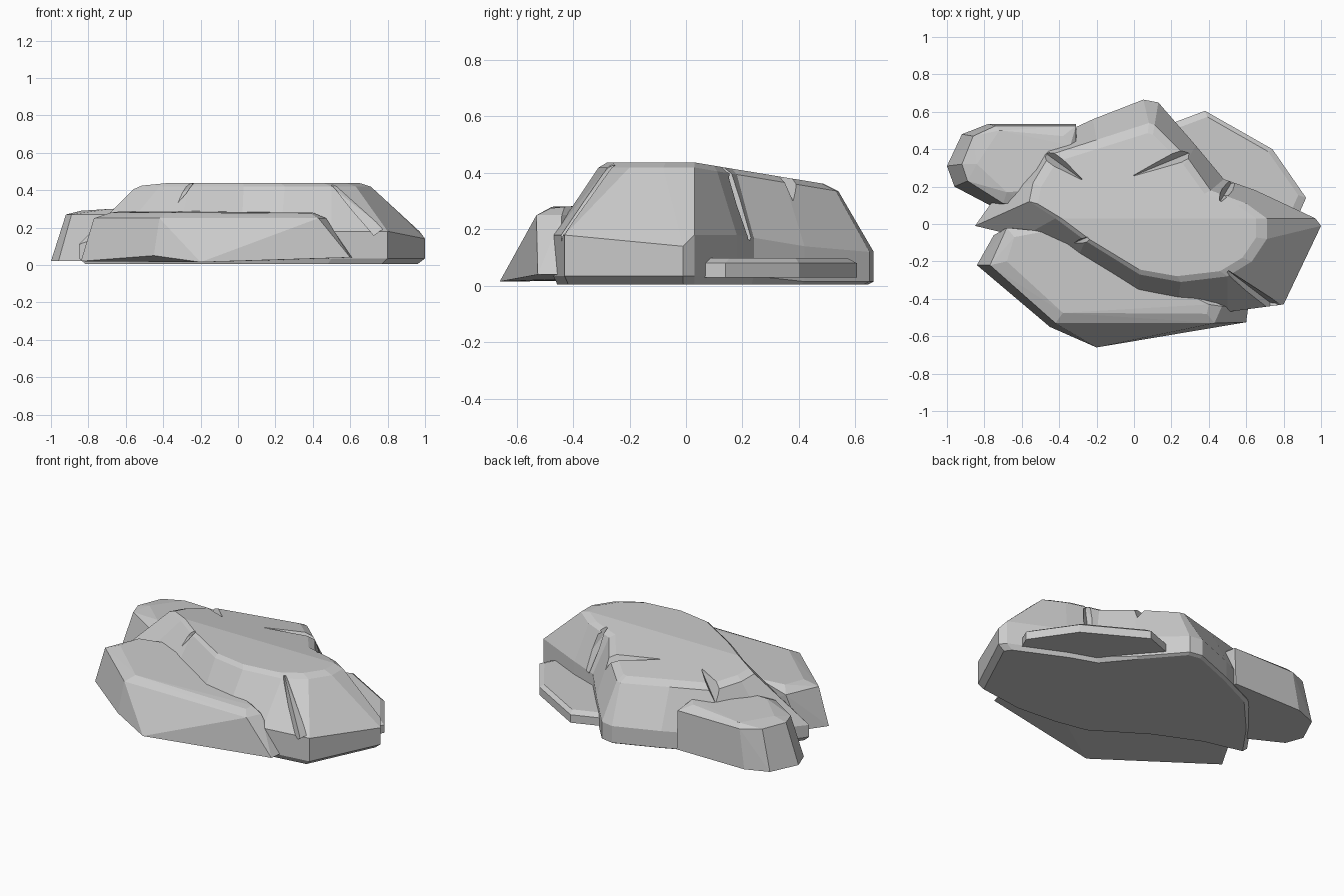
import bpy, bmesh
from mathutils import Vector


def make_object(name, bm):
    bmesh.ops.recalc_face_normals(bm, faces=bm.faces)
    me = bpy.data.meshes.new(name)
    bm.to_mesh(me)
    bm.free()
    ob = bpy.data.objects.new(name, me)
    bpy.context.collection.objects.link(ob)
    return ob


def hull(name, pts):
    """Convex chunk of rock around the given corner points."""
    bm = bmesh.new()
    for p in pts:
        bm.verts.new(p)
    res = bmesh.ops.convex_hull(bm, input=bm.verts)
    loose = [v for v in bm.verts if not v.link_faces]
    bmesh.ops.delete(bm, geom=loose, context='VERTS')
    bmesh.ops.dissolve_limit(bm, angle_limit=0.03, verts=bm.verts, edges=bm.edges)
    return make_object(name, bm)


def top_z(y):
    return 0.437 - 0.165 * max(0.0, y - 0.03)


# Main rock: (shoulder x, y, foot x, y, height of the vertical foot)
outline = [
    (0.08, 0.54, 0.05, 0.665, 0.12), (0.11, 0.53, 0.13, 0.65, 0.12),
    (0.29, 0.35, 0.33, 0.42, 0.14), (0.41, 0.18, 0.48, 0.24, 0.17),
    (0.60, 0.11, 0.65, 0.18, 0.18), (0.71, 0.03, 0.97, 0.03, 0.18),
    (0.71, -0.08, 1.0, -0.01, 0.14), (0.63, -0.20, 0.80, -0.43, 0.18),
    (0.50, -0.28, 0.50, -0.47, 0.18), (0.25, -0.31, 0.23, -0.45, 0.18),
    (0.03, -0.27, 0.02, -0.41, 0.18), (-0.26, -0.09, -0.31, -0.20, 0.20),
    (-0.42, 0.03, -0.60, -0.07, 0.20), (-0.56, 0.12, -0.85, -0.01, 0.11),
    (-0.54, 0.22, -0.70, 0.20, 0.12), (-0.45, 0.37, -0.48, 0.44, 0.12),
    (-0.20, 0.45, -0.22, 0.56, 0.12),
]
bm = bmesh.new()
rings = [[], [], [], [], []]
for sx, sy, fx, fy, h in outline:
    rings[0].append((fx * 0.96, fy * 0.97, 0.005))
    rings[1].append((fx, fy, 0.035 if fy < 0.4 else 0.015))
    rings[2].append((fx, fy, h))
    rings[3].append((sx, sy, top_z(sy) - 0.018))
    iy = sy * 0.9 if abs(sy - 0.03) > 0.01 else 0.03
    rings[4].append((sx * 0.92, iy, top_z(iy)))
rings = [[bm.verts.new(p) for p in r] for r in rings]
n = len(outline)
for lo, hi in zip(rings, rings[1:]):
    for i in range(n):
        j = (i + 1) % n
        bm.faces.new((lo[i], lo[j], hi[j], hi[i]))
bm.faces.new(rings[0])
top = rings[4]
bm.faces.new(top[5:13])                 # level part of the top
bm.faces.new(top[12:] + top[:6])        # part sloping to the back
main = make_object("main_rock", bm)


def crack(tip, end, width, depth, up):
    """Cut a tapering V-groove from tip to end into the main rock."""
    tip, end, up = Vector(tip), Vector(end), Vector(up).normalized()
    side = (end - tip).cross(up).normalized() * width
    pts = []
    for p, s in ((tip, 0.3), (end, 1.0)):
        pts += [p + side * s * 1.8 + up * depth * 0.8,
                p - side * s * 1.8 + up * depth * 0.8, p - up * depth * s]
    cutter = hull("crack_cutter", pts)
    mod = main.modifiers.new("crack", 'BOOLEAN')
    mod.operation = 'DIFFERENCE'
    mod.solver = 'EXACT'
    mod.object = cutter
    bpy.context.view_layer.objects.active = main
    bpy.ops.object.modifier_apply(modifier=mod.name)
    bpy.data.objects.remove(cutter)


# Cracks in the main rock
crack((0.0, 0.26, 0.41), (0.36, 0.41, 0.34), 0.03, 0.06, (0.1, 0.1, 1))
crack((-0.28, 0.24, 0.41), (-0.50, 0.40, 0.34), 0.03, 0.06, (-0.1, 0.1, 1))
crack((0.50, -0.25, 0.425), (0.74, -0.44, 0.17), 0.025, 0.03, (0.35, -0.6, 0.6))
crack((-0.24, -0.07, 0.43), (-0.42, -0.16, 0.26), 0.03, 0.03, (-0.4, -0.6, 0.6))
crack((0.46, 0.12, 0.42), (0.53, 0.24, 0.17), 0.03, 0.03, (0.4, 0.8, 0.4))

# Low ledge along the front
hull("front_ledge", [
    (-0.84, -0.22, 0.02), (-0.45, -0.55, 0.05), (-0.20, -0.66, 0.015),
    (0.60, -0.525, 0.04), (0.61, -0.45, 0.04), (0.35, -0.30, 0.03),
    (-0.30, -0.05, 0.03), (-0.68, -0.03, 0.03), (-0.75, -0.06, 0.03),
    (-0.77, -0.22, 0.25), (-0.42, -0.53, 0.25), (0.43, -0.53, 0.25),
    (0.47, -0.44, 0.25), (0.30, -0.33, 0.25), (-0.68, -0.02, 0.25),
    (-0.68, -0.20, 0.28), (-0.38, -0.475, 0.28), (0.39, -0.48, 0.275),
    (0.40, -0.43, 0.28), (0.20, -0.33, 0.28), (-0.25, -0.11, 0.29),
    (-0.48, -0.04, 0.29), (-0.64, -0.07, 0.285)])

# Boulder at the back left
hull("back_left_boulder", [
    (-1.0, 0.31, 0.02), (-0.96, 0.20, 0.02), (-0.77, 0.10, 0.02),
    (-0.55, 0.09, 0.02), (-0.30, 0.40, 0.02), (-0.31, 0.535, 0.02),
    (-0.78, 0.535, 0.02), (-0.92, 0.48, 0.02),
    (-0.92, 0.32, 0.27), (-0.89, 0.23, 0.27), (-0.70, 0.11, 0.27),
    (-0.55, 0.10, 0.27), (-0.31, 0.44, 0.27), (-0.31, 0.525, 0.26),
    (-0.74, 0.525, 0.26), (-0.86, 0.47, 0.27),
    (-0.84, 0.32, 0.29), (-0.68, 0.17, 0.30), (-0.54, 0.18, 0.305),
    (-0.34, 0.42, 0.30), (-0.38, 0.47, 0.295), (-0.72, 0.50, 0.285)])

# Thin slab at the back right
slab = [(0.10, 0.50), (0.38, 0.605), (0.74, 0.40), (0.92, 0.14),
        (0.88, 0.05), (0.40, 0.05)]
hull("back_right_slab",
     [(x, y, z) for x, y in slab for z in (0.03, 0.08)] +
     [(0.5 + (x - 0.5) * 0.9, 0.28 + (y - 0.28) * 0.9, 0.098) for x, y in slab])
